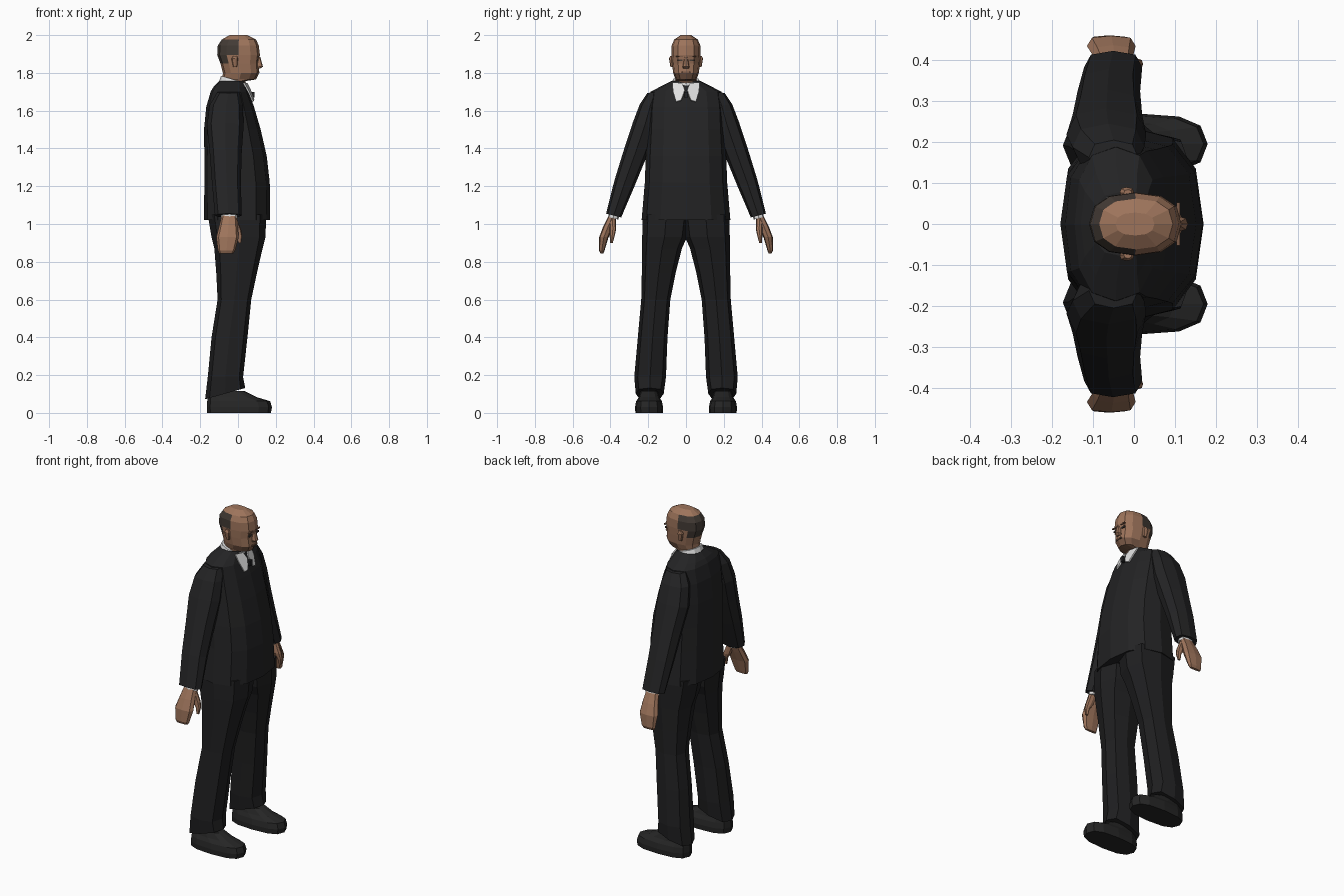
import bpy, bmesh, math


def material(name, rgb):
    m = bpy.data.materials.new(name)
    m.diffuse_color = (*rgb, 1)
    return m


JACKET = material("charcoal jacket", (0.017, 0.017, 0.018))
TROUSERS = material("black trousers", (0.014, 0.014, 0.015))
SHOE = material("shoe black", (0.019, 0.019, 0.019))
SKIN = material("skin", (0.34, 0.175, 0.105))
SHADE = material("darker skin", (0.2, 0.105, 0.065))
HAIR = material("grey brown hair", (0.055, 0.043, 0.035))
SHIRT = material("white shirt", (0.75, 0.75, 0.75))


def finish(name, bm, mats, rule=None):
    bmesh.ops.recalc_face_normals(bm, faces=bm.faces)
    if rule:
        for f in bm.faces:
            f.material_index = rule(f.calc_center_median())
    me = bpy.data.meshes.new(name)
    bm.to_mesh(me)
    bm.free()
    for m in mats:
        me.materials.append(m)
    ob = bpy.data.objects.new(name, me)
    bpy.context.collection.objects.link(ob)
    return ob


def loft(name, sections, mats, n=8, p=2.6, side=1, rule=None):
    """Stack rounded rings: each section is x0, x1, y0, y1, z [, slope in x, slope in y]."""
    bm = bmesh.new()
    rings = []
    for s in sections:
        x0, x1, y0, y1, z = s[:5]
        sx, sy = (list(s[5:]) + [0, 0])[:2]
        ring = []
        for i in range(n):
            a = 2 * math.pi * i / n
            c, d = round(math.cos(a), 6), round(math.sin(a), 6)
            dx = (x1 - x0) / 2 * math.copysign(abs(c) ** (2 / p), c)
            dy = (y1 - y0) / 2 * math.copysign(abs(d) ** (2 / p), d)
            ring.append(bm.verts.new(((x0 + x1) / 2 + dx, side * ((y0 + y1) / 2 + dy),
                                      z + sx * dx + sy * dy)))
        rings.append(ring)
    for a, b in zip(rings, rings[1:]):
        for i in range(n):
            j = (i + 1) % n
            bm.faces.new((a[i], a[j], b[j], b[i]))
    bm.faces.new(rings[0])
    bm.faces.new(rings[-1])
    return finish(name, bm, mats, rule)


def centred(rows):
    return [(x0, x1, -w, w, z) for x0, x1, w, z in rows]


def box(name, loc, size, mat):
    bm = bmesh.new()
    bmesh.ops.create_cube(bm, size=1)
    for v in bm.verts:
        v.co = [l + c * s for l, c, s in zip(loc, v.co, size)]
    return finish(name, bm, [mat])


# Jacket body
loft("jacket", centred([
    (-0.18, 0.17, 0.235, 1.02), (-0.178, 0.168, 0.218, 1.22), (-0.178, 0.152, 0.213, 1.36),
    (-0.18, 0.12, 0.205, 1.5), (-0.168, 0.085, 0.2, 1.62), (-0.145, 0.056, 0.188, 1.7),
    (-0.13, 0.045, 0.14, 1.725), (-0.1, 0.035, 0.078, 1.757)]), [JACKET], n=12, p=2.5)


# Head with a hair band around the back and a darker jaw
def head_rule(c):
    if 1.825 < c.z < 1.9 and c.x < -0.035:
        return 1
    if 1.9 < c.z < 1.965 and c.x < 0.005:
        return 1
    return 2 if c.z < 1.8 and c.x > 0.02 else 0


loft("head", centred([
    (-0.075, 0.03, 0.058, 1.7), (-0.085, 0.04, 0.06, 1.757), (-0.083, 0.095, 0.055, 1.765),
    (-0.08, 0.112, 0.068, 1.8), (-0.093, 0.108, 0.074, 1.85), (-0.11, 0.116, 0.077, 1.895),
    (-0.107, 0.11, 0.076, 1.945), (-0.085, 0.095, 0.062, 1.977), (-0.045, 0.05, 0.028, 2.0)]),
    [SKIN, HAIR, SHADE], n=12, p=2.4, rule=head_rule)

# Nose and mouth
loft("nose", centred([(0.09, 0.117, 0.016, 1.823), (0.09, 0.132, 0.018, 1.833),
                      (0.09, 0.118, 0.008, 1.885)]), [SKIN], n=8)
box("mouth", (0.11, 0, 1.803), (0.009, 0.045, 0.008), SHADE)

# Shirt collar band, higher at the back
loft("collar_band", [(-0.1, 0.042, -0.078, 0.078, 1.735, -0.3),
                     (-0.09, 0.043, -0.069, 0.069, 1.765, -0.3)], [SHIRT], n=12, p=2.3)
box("tie_knot", (0.073, 0, 1.685), (0.03, 0.022, 0.03), JACKET)

for side, label in ((1, "left"), (-1, "right")):
    # Collar point
    bm = bmesh.new()
    pts = [(0.03, 0.072, 1.748), (0.056, 0.068, 1.7), (0.079, 0.052, 1.647),
           (0.083, 0.025, 1.655), (0.064, 0.006, 1.71), (0.046, 0.02, 1.745)]
    bm.faces.new([bm.verts.new((x, side * y, z)) for x, y, z in pts])
    flap = finish(label + "_collar_point", bm, [SHIRT])
    mod = flap.modifiers.new("thickness", "SOLIDIFY")
    mod.thickness, mod.offset = 0.008, 0

    # Ear, eye and brow
    loft(label + "_ear", [(-0.025, -0.005, 0.065, 0.082, 1.83), (-0.035, 0.0, 0.065, 0.09, 1.875),
                          (-0.025, -0.005, 0.065, 0.084, 1.89)], [SKIN], side=side)
    box(label + "_eye", (0.104, side * 0.032, 1.867), (0.009, 0.026, 0.01), HAIR)
    box(label + "_brow", (0.108, side * 0.034, 1.887), (0.009, 0.036, 0.007), SHADE)

    # Sleeve
    loft(label + "_sleeve", [
        (-0.11, 0.01, 0.12, 0.205, 1.698, 0, -0.1), (-0.15, 0.025, 0.13, 0.245, 1.63, 0, 0.05),
        (-0.165, 0.03, 0.155, 0.282, 1.52, 0, 0.25), (-0.15, 0.02, 0.205, 0.328, 1.38, 0, 0.25),
        (-0.138, 0.015, 0.27, 0.378, 1.22, 0, 0.25), (-0.122, 0.02, 0.343, 0.423, 1.045, 0, 0.25)],
        [JACKET], side=side)
    loft(label + "_cuff", [(-0.09, -0.002, 0.35, 0.408, 1.07, 0, 0.25),
                           (-0.09, -0.002, 0.358, 0.412, 1.03, 0, 0.25)], [SHIRT], side=side)

    # Hand and thumb
    loft(label + "_hand", [
        (-0.085, -0.008, 0.362, 0.407, 1.05), (-0.1, -0.002, 0.385, 0.437, 0.99),
        (-0.115, 0.004, 0.41, 0.46, 0.93), (-0.106, -0.015, 0.431, 0.461, 0.86),
        (-0.1, -0.025, 0.437, 0.453, 0.844)], [SKIN], side=side, p=3)
    loft(label + "_thumb", [
        (-0.05, -0.005, 0.372, 0.405, 1.025), (-0.03, 0.017, 0.37, 0.405, 0.97),
        (-0.005, 0.022, 0.378, 0.404, 0.935), (0.0, 0.016, 0.388, 0.402, 0.9)], [SKIN], side=side)

    # Trouser leg
    loft(label + "_trouser_leg", [
        (-0.16, 0.15, -0.02, 0.228, 1.05), (-0.14, 0.145, -0.005, 0.232, 0.93),
        (-0.125, 0.13, 0.022, 0.233, 0.87), (-0.115, 0.1, 0.055, 0.234, 0.74),
        (-0.108, 0.07, 0.083, 0.237, 0.6), (-0.14, 0.05, 0.098, 0.255, 0.4),
        (-0.16, 0.027, 0.106, 0.274, 0.19), (-0.174, 0.038, 0.118, 0.266, 0.102, 0.28)],
        [TROUSERS], side=side, p=2.8)

    # Shoe
    loft(label + "_shoe", [
        (-0.163, 0.174, 0.123, 0.268, 0), (-0.165, 0.18, 0.121, 0.27, 0.03),
        (-0.163, 0.17, 0.128, 0.264, 0.062), (-0.16, 0.1, 0.14, 0.25, 0.083),
        (-0.15, 0.035, 0.15, 0.24, 0.115)], [SHOE], n=12, side=side, p=2.7)
